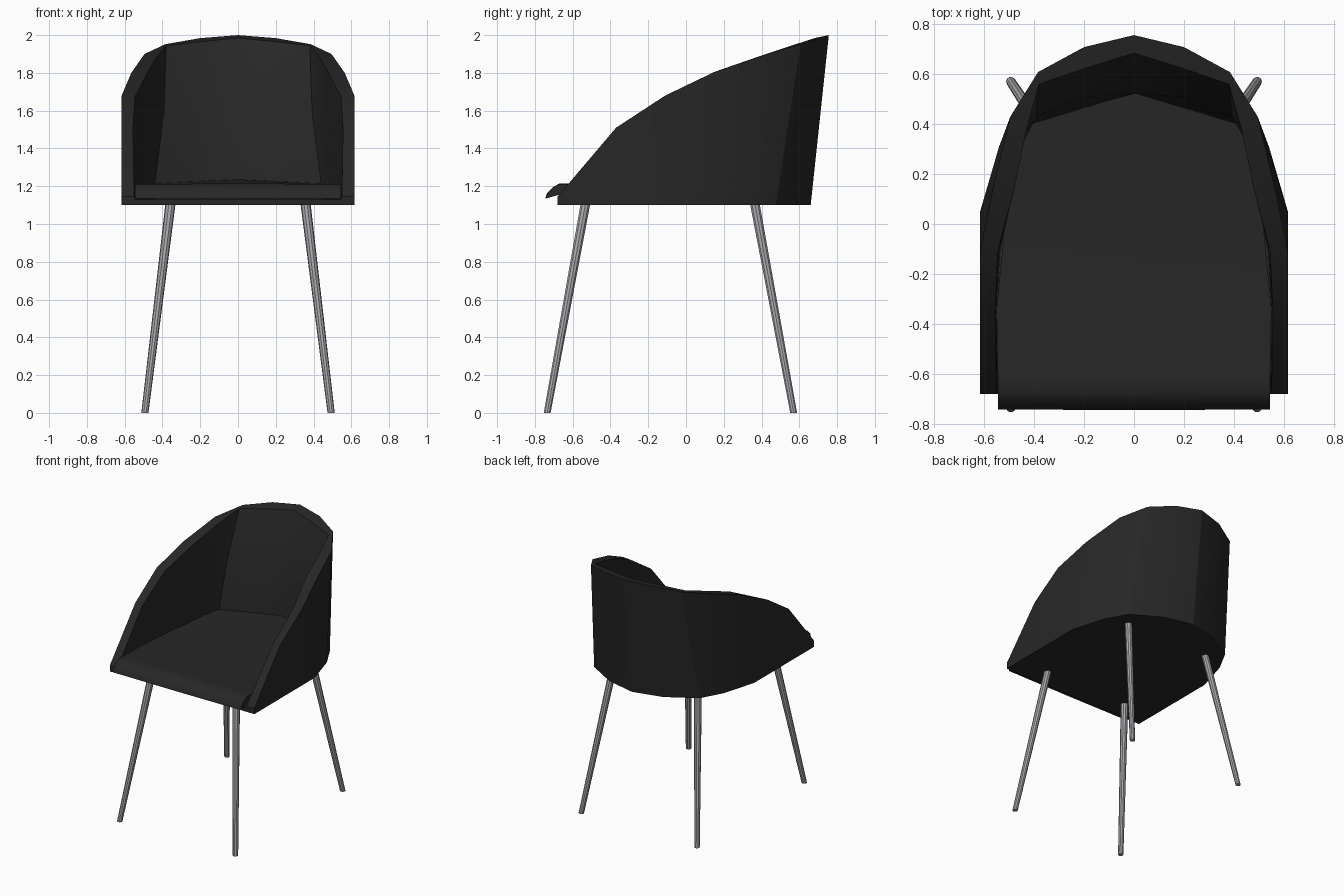
import bpy
import bmesh
import math
from mathutils import Vector

if "Cube" in bpy.data.objects:
    bpy.data.objects.remove(bpy.data.objects["Cube"], do_unlink=True)


def make_material(name, color, roughness):
    material = bpy.data.materials.new(name)
    material.use_nodes = True
    material.diffuse_color = (*color, 1)
    shader = material.node_tree.nodes["Principled BSDF"]
    shader.inputs["Base Color"].default_value = (*color, 1)
    shader.inputs["Roughness"].default_value = roughness
    return material


def finish(bm, name, material, angle):
    """Turn the bmesh into a named, shaded object."""
    bmesh.ops.recalc_face_normals(bm, faces=bm.faces[:])
    mesh = bpy.data.meshes.new(name)
    bm.to_mesh(mesh)
    bm.free()
    mesh.materials.append(material)
    obj = bpy.data.objects.new(name, mesh)
    bpy.context.collection.objects.link(obj)
    bpy.ops.object.select_all(action="DESELECT")
    obj.select_set(True)
    bpy.context.view_layer.objects.active = obj
    bpy.ops.object.shade_smooth_by_angle(angle=math.radians(angle))


def mirrored_row(bm, half):
    """Left half of a row, ending on the centre line, plus its mirror image."""
    points = list(half) + [(-x, y, z) for x, y, z in reversed(half[:-1])]
    return [bm.verts.new(p) for p in points]


def bridge(bm, row_a, row_b):
    for i in range(len(row_a) - 1):
        bm.faces.new((row_a[i], row_a[i + 1], row_b[i + 1], row_b[i]))


black = make_material("black upholstery", (0.02, 0.02, 0.02), 0.8)
steel = make_material("grey steel", (0.40, 0.40, 0.425), 0.4)

# Wraparound shell: each row runs from the left arm front to the back centre
BASE_Z, FLOOR_Z = 1.1, 1.13
outer_base = [(x, y, BASE_Z) for x, y in (
    (.616, -.68), (.616, -.37), (.616, -.11), (.616, .05),
    (.54, .31), (.45, .475), (.23, .605), (0, .66))]
outer_rim = [
    (.616, -.68, 1.145), (.616, -.37, 1.51), (.616, -.11, 1.68), (.565, .14, 1.8),
    (.495, .43, 1.9), (.384, .608, 1.952), (.2, .708, 1.984), (0, .756, 2)]
inner_rim = [
    (.55, -.68, 1.145), (.556, -.37, 1.505), (.545, -.11, 1.675), (.477, .15, 1.805),
    (.43, .38, 1.885), (.38, .56, 1.945), (.19, .625, 1.966), (0, .684, 1.985)]
inner_base = [(x, y, FLOOR_Z) for x, y in (
    (.545, -.68), (.55, -.34), (.535, -.1), (.51, .02),
    (.48, .25), (.45, .39), (.225, .46), (0, .52))]

# The inside of the backrest bends slightly part of the way up
BEND = 0.56
inner_bend = [Vector(low).lerp(Vector(high), BEND)
              for low, high in zip(inner_base, inner_rim)]
inner_bend[5] = Vector((.392, .43, 1.6))
inner_bend[6].y -= .045
inner_bend[7].y -= .09

bm = bmesh.new()
rows = [mirrored_row(bm, half)
        for half in (outer_base, outer_rim, inner_rim, inner_bend, inner_base)]
for row_a, row_b in zip(rows, rows[1:]):
    bridge(bm, row_a, row_b)
for end in (0, -1):
    bm.faces.new([row[end] for row in rows])
bm.faces.new(rows[0])
bm.faces.new(rows[-1])
bm.faces.new((rows[0][0], rows[0][-1], rows[-1][-1], rows[-1][0]))
finish(bm, "shell", black, 25)

# Seat pad with a rolled front lip: half width, y, edge z, centre y, centre z
seat_rows = [
    (.545, -.67, 1.155, -.67, 1.155),
    (.545, -.742, 1.135, -.745, 1.135),
    (.545, -.732, 1.165, -.735, 1.165),
    (.545, -.70, 1.197, -.702, 1.197),
    (.545, -.67, 1.212, -.67, 1.214),
    (.545, -.62, 1.212, -.62, 1.214),
    (.55, -.34, 1.203, -.34, 1.208),
    (.515, .02, 1.203, .05, 1.212),
    (.45, .39, 1.215, .525, 1.236)]
bm = bmesh.new()
previous = None
for width, y, z, mid_y, mid_z in seat_rows:
    row = mirrored_row(bm, [(width, y, z), (0, mid_y, mid_z)])
    if previous:
        bridge(bm, previous, row)
    previous = row
# Close the ends of the lip
bm.verts.ensure_lookup_table()
for side in (0, 2):
    bm.faces.new([bm.verts[3 * i + side] for i in range(6)])
finish(bm, "seat_pad", black, 30)


# Splayed, tapered, faceted legs cut level at the floor
def make_leg(name, foot, top, foot_radius, top_radius, sides=10):
    bm = bmesh.new()
    rings = []
    for centre, radius in ((foot, foot_radius), (top, top_radius)):
        ring = []
        for i in range(sides):
            a = math.tau * i / sides
            offset = Vector((math.cos(a), math.sin(a), 0)) * radius
            ring.append(bm.verts.new(Vector(centre) + offset))
        rings.append(ring)
        bm.faces.new(ring)
    bridge(bm, rings[0] + rings[0][:1], rings[1] + rings[1][:1])
    finish(bm, name, steel, 20)


for side_name, side in (("left", 1), ("right", -1)):
    for end_name, foot_y, top_y in (("front", -.735, -.53), ("rear", .57, .362)):
        make_leg(f"{end_name}_leg_{side_name}",
                 (side * .493, foot_y, 0), (side * .356, top_y, 1.12), .019, .027)
